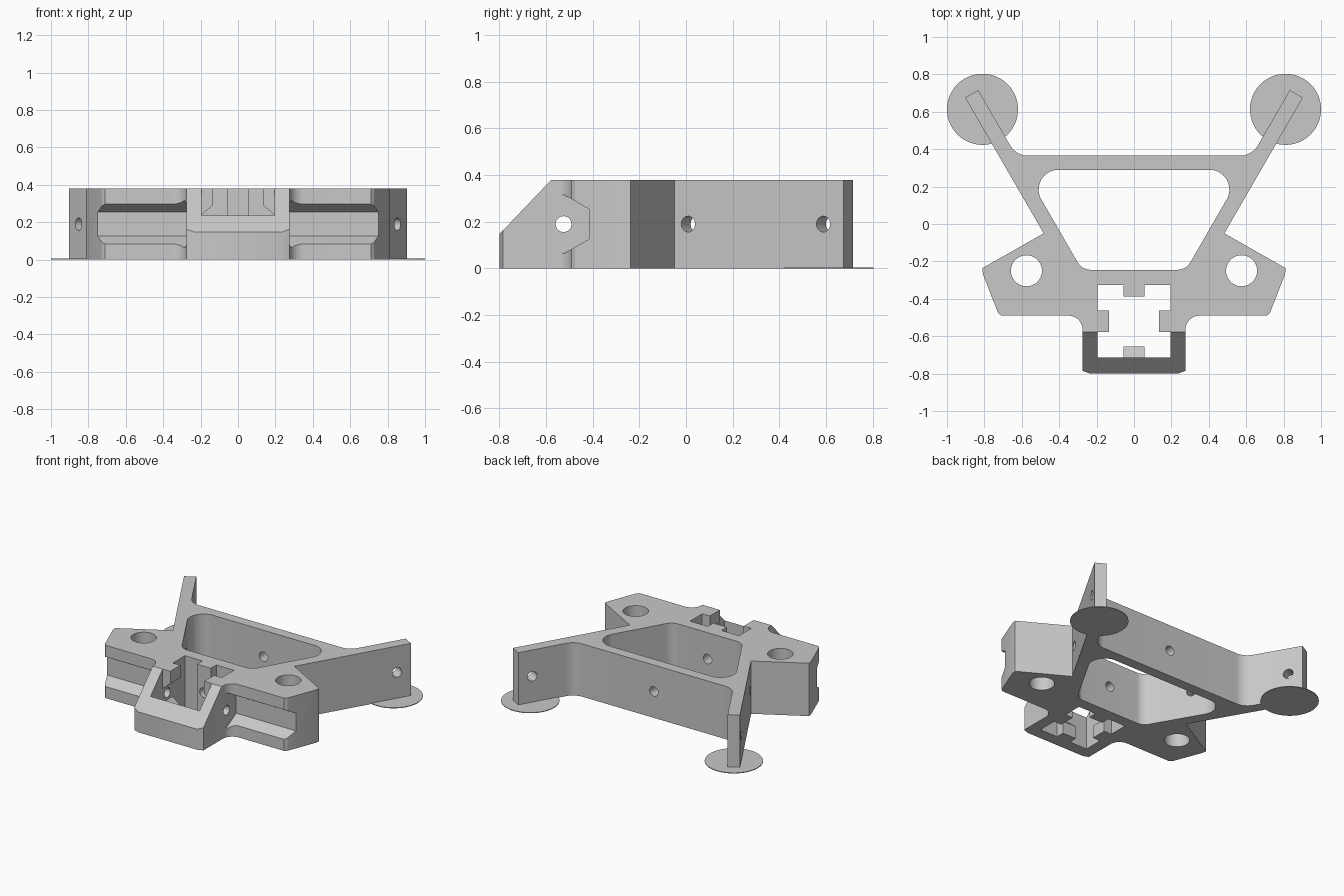
import bpy, bmesh, math
from mathutils import Vector

if "Cube" in bpy.data.objects:
    bpy.data.objects.remove(bpy.data.objects["Cube"])

H = 0.38        # bracket height
MID = 0.19      # height of every screw axis
SCREW = 0.034   # screw hole radius
GREY = (0.58, 0.58, 0.58, 1)

grey = bpy.data.materials.new("plain grey")
grey.use_nodes = True
grey.diffuse_color = GREY
grey.node_tree.nodes["Principled BSDF"].inputs["Base Color"].default_value = GREY


def prism(name, pts, axis, lo, hi):
    """Extrude a closed 2D profile along the x, y or z axis."""
    place = {"x": lambda a, b, t: (t, a, b),
             "y": lambda a, b, t: (a, t, b),
             "z": lambda a, b, t: (a, b, t)}[axis]
    bm = bmesh.new()
    low = [bm.verts.new(place(*p, lo)) for p in pts]
    high = [bm.verts.new(place(*p, hi)) for p in pts]
    bm.faces.new(low)
    bm.faces.new(high)
    n = len(pts)
    for i in range(n):
        j = (i + 1) % n
        bm.faces.new((low[i], low[j], high[j], high[i]))
    bmesh.ops.recalc_face_normals(bm, faces=bm.faces)
    mesh = bpy.data.meshes.new(name)
    bm.to_mesh(mesh)
    bm.free()
    mesh.materials.append(grey)
    ob = bpy.data.objects.new(name, mesh)
    bpy.context.collection.objects.link(ob)
    return ob


def rod(name, centre, direction, radius, length, sides=40):
    bpy.ops.mesh.primitive_cylinder_add(vertices=sides, radius=radius, depth=length, location=centre)
    ob = bpy.context.object
    ob.name = name
    ob.rotation_euler = Vector(direction).to_track_quat("Z", "Y").to_euler()
    ob.data.materials.append(grey)
    return ob


def rounded(corners, steps=10):
    """Fillet every (x, y, radius) corner of a polygon."""
    out = []
    n = len(corners)
    for i, (x, y, r) in enumerate(corners):
        p = Vector((x, y))
        if r == 0:
            out.append((x, y))
            continue
        a = (Vector(corners[i - 1][:2]) - p).normalized()
        b = (Vector(corners[(i + 1) % n][:2]) - p).normalized()
        half = a.angle(b) / 2
        centre = p + (a + b).normalized() * r / math.sin(half)
        start = p + a * r / math.tan(half) - centre
        end = p + b * r / math.tan(half) - centre
        for k in range(steps + 1):
            spoke = start.lerp(end, k / steps).normalized()
            out.append(tuple(centre + spoke * r))
    return out


def mirrored(half):
    return half + [(-x, y, r) for x, y, r in reversed(half)]


# Main bracket outline: back wall, splayed arms, side lugs, front nose
body = prism("bracket_body", rounded(mirrored([
    (0.63, 0.365, 0.11), (0.833, 0.716, 0), (0.903, 0.676, 0),
    (0.483, -0.05, 0), (0.812, -0.237, 0), (0.807, -0.27, 0),
    (0.727, -0.475, 0), (0.71, -0.49, 0), (0.275, -0.49, 0.075),
    (0.275, -0.785, 0), (0.235, -0.80, 0)])), "z", 0, H)

# Rounded trapezoid window, socket with a full-height back rib, sloped nose
cutters = [
    prism("window_cutter", rounded(mirrored([
        (0.587, 0.29, 0.105), (0.278, -0.245, 0.083)])), "z", -0.1, 0.5),
    prism("socket_cutter", rounded(mirrored([
        (0.055, -0.387, 0), (0.055, -0.325, 0),
        (0.195, -0.325, 0), (0.195, -0.715, 0)])), "z", -0.1, 0.5),
    prism("slope_cutter", [(-0.85, 0.095), (-0.53, 0.43), (-0.85, 0.43)], "x", -0.5, 0.5),
    rod("back_wall_hole", (0, 0.33, MID), (0, 1, 0), SCREW, 0.3),
    rod("socket_wall_hole", (0, -0.3, MID), (0, 1, 0), SCREW, 0.3),
    rod("cross_screw_hole", (0, -0.525, MID), (1, 0, 0), SCREW, 0.8),
]

# Hexagonal nut channels, lug holes and arm screw holes on both sides
hexagon = [(-0.525 + 0.127 * math.sin(k * math.pi / 3),
            MID + 0.127 * math.cos(k * math.pi / 3)) for k in range(6)]
for s in (1, -1):
    cutters += [
        prism("nut_channel", hexagon, "x", *sorted((s * 0.276, s * 1.0))),
        rod("lug_hole", (s * 0.575, -0.25, MID), (0, 0, 1), 0.083, 0.6, 56)]
    for x, y in ((0.816, 0.61), (0.481, 0.03)):
        cutters.append(rod("arm_hole", (s * x, y, MID), (s * 0.866, -0.5, 0), SCREW, 0.16))

for cutter in cutters:
    mod = body.modifiers.new(cutter.name, "BOOLEAN")
    mod.operation = "DIFFERENCE"
    mod.solver = "EXACT"
    mod.object = cutter
bpy.context.view_layer.update()
bpy.context.view_layer.objects.active = body
for mod in list(body.modifiers):
    bpy.ops.object.modifier_apply(modifier=mod.name)
for cutter in cutters:
    bpy.data.objects.remove(cutter)


# Socket guide tabs, tapered above and below the screw axis
def lower_tab(wall, tip):
    return [(wall, 0), (tip, 0), (tip, 0.09), (wall, 0.14)]


def upper_tab(wall, tip):
    return [(wall, H), (tip, H), (tip, 0.29), (wall, 0.24)]


parts = [body, prism("front_tab", lower_tab(-0.715, -0.655), "x", -0.055, 0.055)]
for s, side in ((1, "left"), (-1, "right")):
    for level, profile in (("lower", lower_tab), ("upper", upper_tab)):
        parts.append(prism(f"{side}_tab_{level}", profile(s * 0.195, s * 0.135), "y", -0.577, -0.463))
    # Thin round foot pad below each arm tip
    parts.append(rod(f"{side}_foot_pad", (s * 0.81, 0.613, 0.0025), (0, 0, 1), 0.19, 0.005, 64))

bpy.ops.object.select_all(action="DESELECT")
for ob in parts:
    ob.select_set(True)
bpy.context.view_layer.objects.active = body
bpy.ops.object.shade_smooth_by_angle(angle=math.radians(25))
